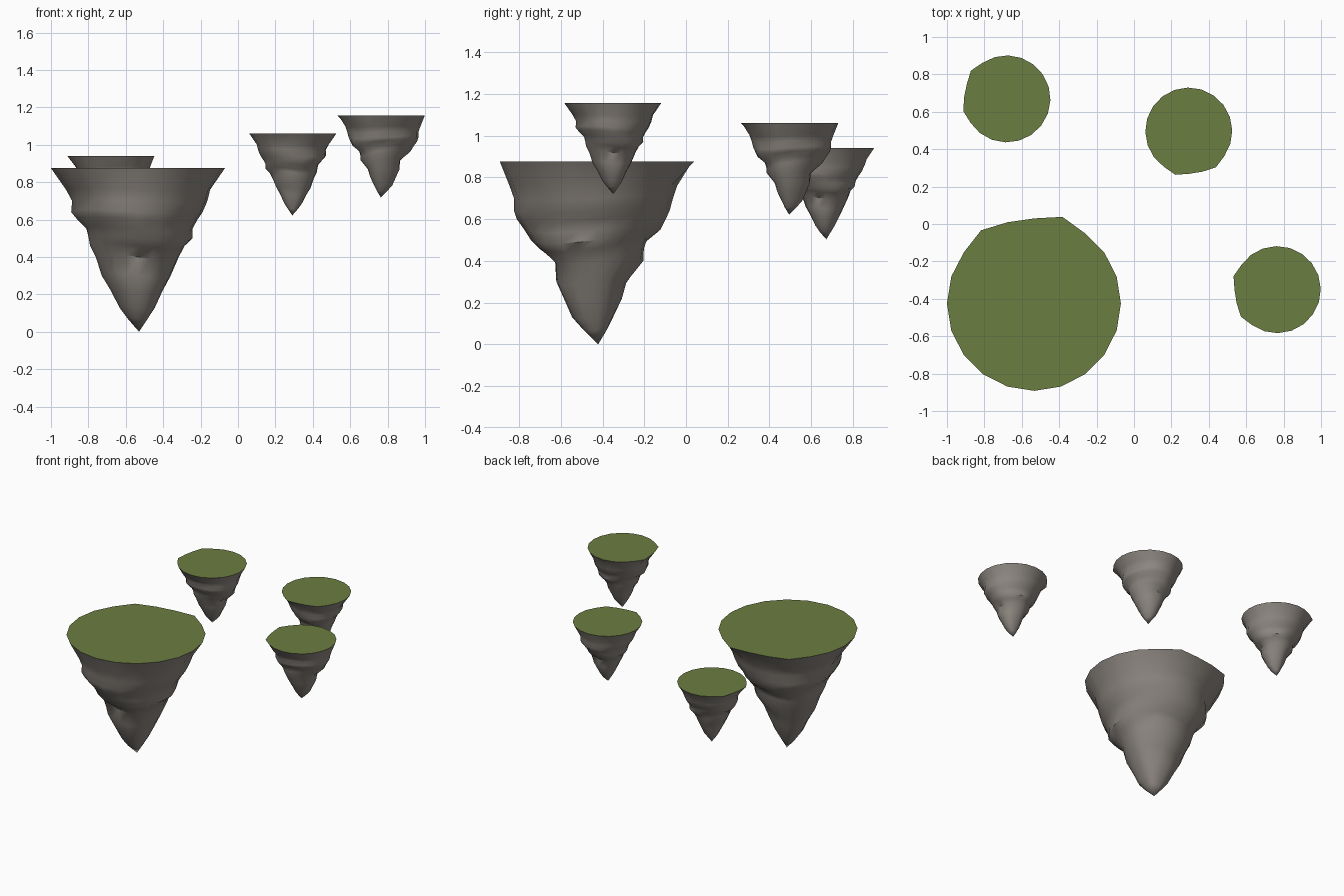
import bpy, bmesh, math
from mathutils import Vector, noise

if "Cube" in bpy.data.objects:
    bpy.data.objects.remove(bpy.data.objects["Cube"])

def material(name, rgb):
    m = bpy.data.materials.new(name)
    m.diffuse_color = (*rgb, 1)
    m.use_nodes = True
    m.node_tree.nodes["Principled BSDF"].inputs["Base Color"].default_value = m.diffuse_color
    return m

ROCK = material("grey_rock", (0.27, 0.245, 0.22))
GRASS = material("grass_green", (0.145, 0.205, 0.053))

# Cliff profiles: radius at each height, looking along +x, +y, -x, -y
LEVELS = [0.07, 0.13, 0.22, 0.30, 0.40, 0.46, 0.50, 0.55, 0.60, 0.64, 0.70, 0.76, 0.875]
PROFILES = [
    [.050, .090, .130, .170, .215, .240, .285, .285, .315, .350, .375, .385, .463],
    [.045, .075, .115, .140, .220, .225, .235, .300, .330, .345, .360, .390, .463],
    [.055, .100, .145, .190, .235, .260, .270, .285, .330, .360, .350, .390, .467],
    [.070, .120, .160, .190, .210, .285, .320, .345, .375, .390, .390, .415, .467],
]
SIDES = 20
# Rim with a flattened stretch between two corners
RIM = {4: .487, 5: .455, 6: .457, 7: .484}

def radius(level, k):
    q = k / SIDES * 4
    i, t = int(q), q - int(q)
    t = t * t * (3 - 2 * t)
    return PROFILES[i % 4][level] * (1 - t) + PROFILES[(i + 1) % 4][level] * t

def ring_points():
    rings = []
    top = len(LEVELS) - 1
    for j, z in enumerate(LEVELS):
        ring = []
        for k in range(SIDES):
            a = math.tau * k / SIDES
            d = Vector((math.cos(a), math.sin(a), 0))
            r, zz = radius(j, k), z
            if j == top:
                r = RIM.get(k, r)
            else:
                n = noise.noise(d * 1.7 + Vector((0, 0, z * 9)))
                r *= 1 + 0.07 * n
                # tilt the ledges a little around the cone
                zz += 0.018 * math.sin(2 * a) * math.sin(math.pi * z / 0.875)
            ring.append((r * d.x, r * d.y, zz))
        rings.append(ring)
    return rings

def island(name, x, y, z, scale, turn):
    bm = bmesh.new()
    rings = [[bm.verts.new(p) for p in ring] for ring in ring_points()]
    tip = bm.verts.new((0.004, 0.004, 0))
    for k in range(SIDES):
        n = (k + 1) % SIDES
        bm.faces.new((tip, rings[0][n], rings[0][k]))
        for lo, hi in zip(rings, rings[1:]):
            bm.faces.new((lo[k], lo[n], hi[n], hi[k]))
    # flat grass top
    cap = bm.faces.new(rings[-1])
    cap.material_index = 1
    bmesh.ops.recalc_face_normals(bm, faces=bm.faces)
    me = bpy.data.meshes.new(name)
    bm.to_mesh(me)
    bm.free()
    me.materials.append(ROCK)
    me.materials.append(GRASS)
    ob = bpy.data.objects.new(name, me)
    bpy.context.collection.objects.link(ob)
    ob.location = (x, y, z)
    ob.scale = (scale,) * 3
    ob.rotation_euler.z = math.radians(turn)
    bpy.ops.object.select_all(action='DESELECT')
    ob.select_set(True)
    bpy.context.view_layer.objects.active = ob
    bpy.ops.object.shade_smooth_by_angle(angle=math.radians(40))

# One large island and three half-size copies, each turned
island("large_island", -0.533, -0.425, 0, 1, 0)
island("back_left_island", -0.68, 0.67, 0.503, 0.5, 70)
island("back_right_island", 0.292, 0.496, 0.622, 0.5, 181)
island("front_right_island", 0.765, -0.35, 0.719, 0.5, 91)
